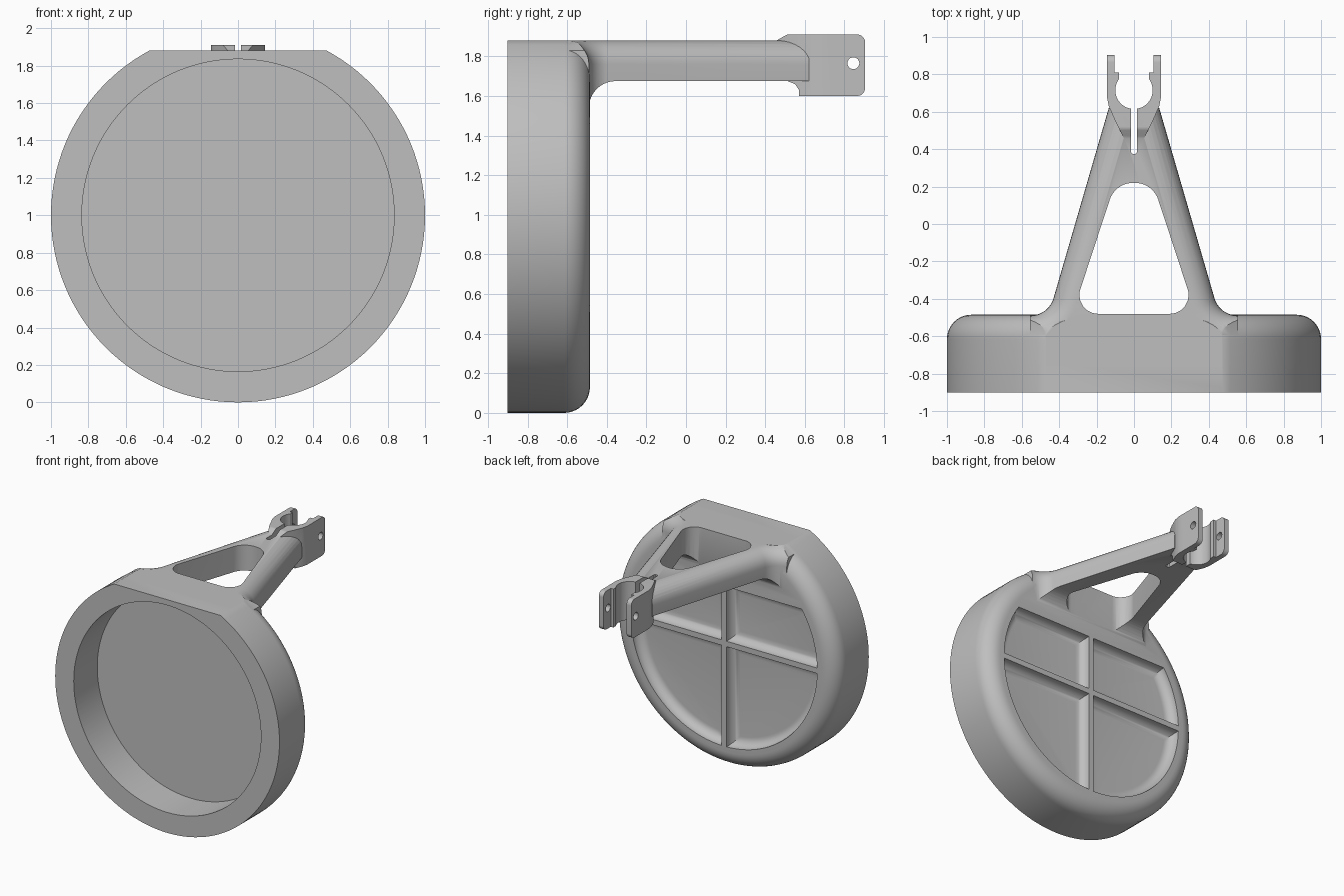
import bpy, bmesh
from math import sin, cos, tan, asin, acos, radians, degrees
from mathutils import Vector

if "Cube" in bpy.data.objects:
    bpy.data.objects.remove(bpy.data.objects["Cube"])

grey = bpy.data.materials.new("plain_grey")
grey.use_nodes = True
grey.diffuse_color = (0.52, 0.52, 0.52, 1)
grey.node_tree.nodes["Principled BSDF"].inputs["Base Color"].default_value = grey.diffuse_color


def arc(cx, cy, r, a0, a1, n):
    angles = [radians(a0 + (a1 - a0) * i / n) for i in range(n + 1)]
    return [(cx + r * cos(a), cy + r * sin(a)) for a in angles]


def circle(cx, cy, r, n=128):
    return arc(cx, cy, r, 0, 360, n)[:-1]


def mirrored(half):
    return half + [(-x, y) for x, y in reversed(half)]


def rounded(corners, n=8):
    """Polygon from (x, y, radius) corners with filleted tips."""
    out = []
    for i, (x, y, r) in enumerate(corners):
        if r == 0:
            out.append((x, y))
            continue
        p = Vector((x, y))
        a = (Vector(corners[i - 1][:2]) - p).normalized()
        b = (Vector(corners[(i + 1) % len(corners)][:2]) - p).normalized()
        half = a.angle(b) / 2
        centre = p + (a + b).normalized() * r / sin(half)
        start, end = p + a * r / tan(half) - centre, p + b * r / tan(half) - centre
        out += [tuple(centre + start.lerp(end, k / n).normalized() * r) for k in range(n + 1)]
    return out


def loft(name, axis, layers):
    """Closed solid through (outline, height) layers stacked along an axis."""
    place = {"x": lambda a, b, h: (h, a, b),
             "y": lambda a, b, h: (a, h, b),
             "z": lambda a, b, h: (a, b, h)}[axis]
    bm = bmesh.new()
    rings = [[bm.verts.new(place(a, b, h)) for a, b in pts] for pts, h in layers]
    bm.faces.new(rings[0])
    bm.faces.new(rings[-1])
    sides = []
    for low, high in zip(rings, rings[1:]):
        for i in range(len(low)):
            j = (i + 1) % len(low)
            sides.append(bm.faces.new((low[i], low[j], high[j], high[i])))
    bmesh.ops.triangulate(bm, faces=sides)
    bmesh.ops.recalc_face_normals(bm, faces=bm.faces[:])
    mesh = bpy.data.meshes.new(name)
    bm.to_mesh(mesh)
    bm.free()
    mesh.materials.append(grey)
    obj = bpy.data.objects.new(name, mesh)
    bpy.context.collection.objects.link(obj)
    return obj


def prism(name, pts, axis, lo, hi):
    return loft(name, axis, [(pts, lo), (pts, hi)])


def combine(target, other, operation):
    mod = target.modifiers.new("combine", "BOOLEAN")
    mod.operation, mod.solver, mod.object = operation, "EXACT", other
    bpy.context.view_layer.objects.active = target
    bpy.ops.object.modifier_apply(modifier=mod.name)
    bpy.data.objects.remove(other)


# Round housing with a filleted back rim and a flat on top
RIM, FRONT, BACK, TOP = 0.13, -0.9, -0.485, 1.88
rim = [(1, FRONT)] + arc(1 - RIM, BACK - RIM, RIM, 0, 90, 10)
body = loft("mount_body", "y", [(circle(0, 1, r), y) for r, y in rim])
combine(body, prism("top_flat", mirrored([(1.2, -1), (1.2, 1)]), "z", TOP, 2.2), "DIFFERENCE")

# Tapered arm: flared at the housing, rounded along its upper outer edges
TAPER, ROUND = 16.2, 0.12


def arm_outline(inset):
    flare = arc(0.555, -0.36, RIM + inset, 270, 180 + TAPER, 10)
    tip = (0.135 - inset / cos(radians(TAPER)), 0.62)
    return mirrored([(0.555, -0.75)] + flare + [tip])


arm_layers = [(arm_outline(0), 1.5)]
arm_layers += [(arm_outline(ROUND - c), TOP - ROUND + s) for c, s in arc(0, 0, ROUND, 0, 90, 8)]
arm = loft("arm", "z", arm_layers)
combine(arm, prism("arm_bound", circle(0, 1, 0.998), "y", -0.8, 1), "INTERSECT")
under = [(-0.8, 1.4), (-0.8, 1.54)] + arc(-0.355, 1.54, 0.135, 180, 90, 10)
under += [(1, 1.675), (1, 1.4)]
combine(arm, prism("arm_underside", under, "x", -1, 1), "DIFFERENCE")
combine(body, arm, "UNION")

# Clamp block: plan outline trimmed by a rounded side outline
clamp = prism("clamp", mirrored([(0.05, 0.45), (0.1, 0.55), (0.135, 0.63),
                                 (0.145, 0.68), (0.145, 0.905)]), "z", 1.5, 2)
side_outline = rounded([(0.4, 1.72, 0), (0.44, 1.87, 0), (0.51, 1.91, 0.04), (0.904, 1.91, 0.04),
                        (0.904, 1.6, 0.04), (0.57, 1.6, 0), (0.57, 1.63, 0), (0.55, 1.66, 0),
                        (0.5, 1.68, 0)])
combine(clamp, prism("clamp_side", side_outline, "x", -1, 1), "INTERSECT")
combine(body, clamp, "UNION")

# Clamp bore with slot and mouth, and the cross pin hole
bore = [(0.008, 0.375), (0.017, 0.385)] + arc(0, 0.715, 0.1, -80, 37, 16)
bore += [(0.08, 0.81), (0.103, 0.81), (0.103, 1)]
combine(body, prism("bore", mirrored(bore), "z", 1.4, 2.2), "DIFFERENCE")
combine(body, prism("pin_hole", circle(0.845, 1.765, 0.03, 24), "x", -1, 1), "DIFFERENCE")

# Rounded triangular window in the arm
window = rounded([(-0.33, -0.48, 0.1), (0.33, -0.48, 0.1), (0.1, 0.22, 0.13), (-0.1, 0.22, 0.13)])
combine(body, prism("window", window, "z", 1.4, 2.2), "DIFFERENCE")

# Round recess in the front
combine(body, prism("recess", circle(0, 1, 0.835), "y", -1, -0.6), "DIFFERENCE")

# Four shallow pockets with filleted floors, leaving a cross of ribs in the back
RIB, R, FLOOR, FILLET, CHORD = 0.022, 0.83, -0.56, 0.07, 0.46


def pocket_outline(inset, sx, sz):
    edge, r, top = RIB + inset, R - inset, CHORD - inset
    end = asin(top / r) if sz > 0 else acos(edge / r)
    pts = [(edge, edge)] + arc(0, 0, r, degrees(asin(edge / r)), degrees(end), 28)
    if sz > 0:
        pts.append((edge, top))
    return [(sx * x, 1 + sz * z) for x, z in pts]


for sx in (1, -1):
    for sz in (1, -1):
        layers = [(pocket_outline(FILLET + c, sx, sz), FLOOR + FILLET + s)
                  for c, s in arc(0, 0, FILLET, 270, 180, 8)]
        layers.append((pocket_outline(0, sx, sz), -0.45))
        combine(body, loft("pocket", "y", layers), "DIFFERENCE")

# Smooth curved surfaces, keeping machined edges crisp
bpy.ops.object.select_all(action="DESELECT")
body.select_set(True)
bpy.context.view_layer.objects.active = body
bpy.ops.object.shade_smooth_by_angle(angle=radians(30))
